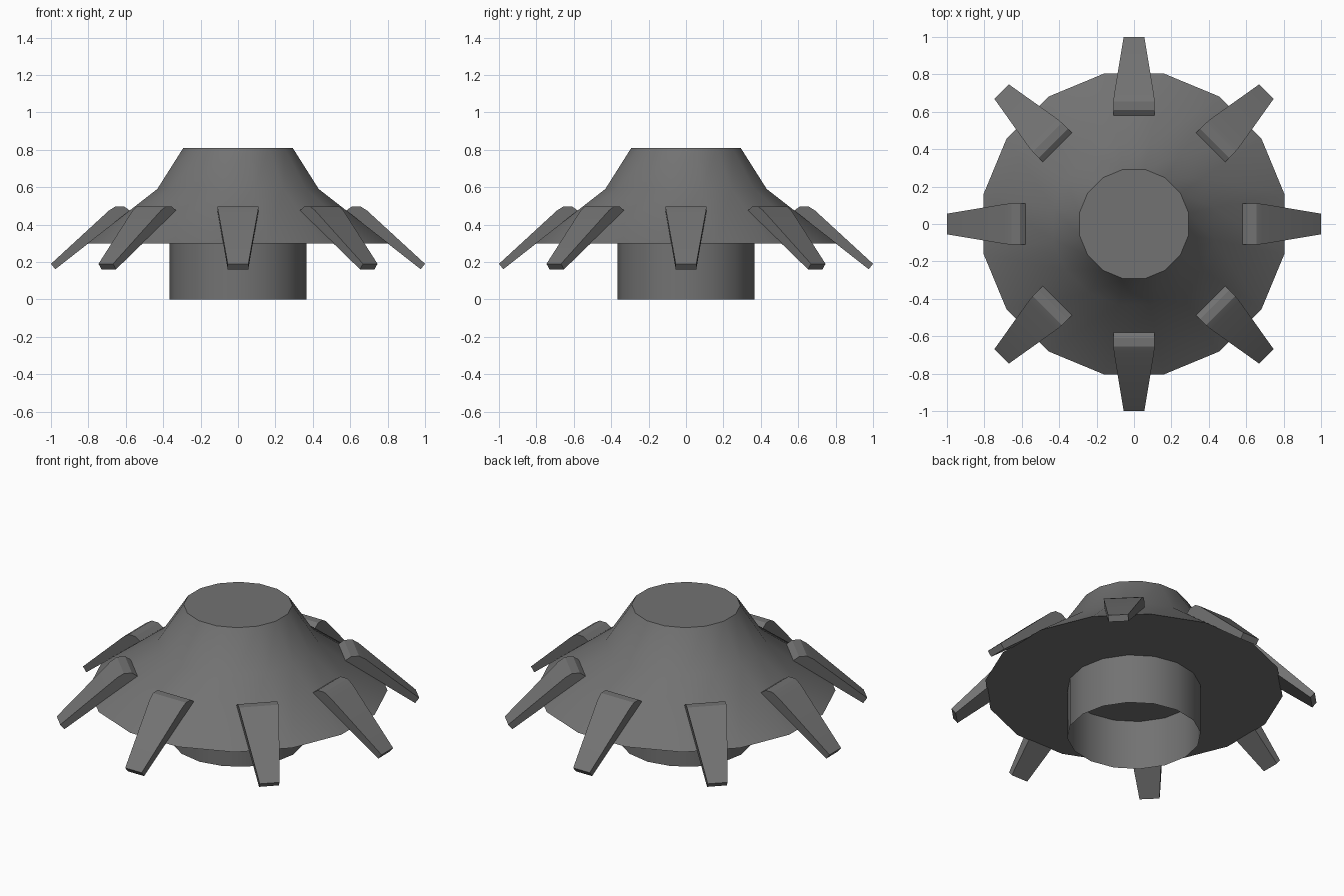
import bpy, bmesh, math
from mathutils import Matrix

if "Cube" in bpy.data.objects:
    bpy.data.objects.remove(bpy.data.objects["Cube"])

grey = bpy.data.materials.new("dark_grey")
grey.diffuse_color = (0.17, 0.17, 0.17, 1)
grey.use_nodes = True
grey.node_tree.nodes["Principled BSDF"].inputs["Base Color"].default_value = grey.diffuse_color


def make_object(name, bm):
    bmesh.ops.recalc_face_normals(bm, faces=bm.faces)
    me = bpy.data.meshes.new(name)
    bm.to_mesh(me)
    bm.free()
    me.materials.append(grey)
    ob = bpy.data.objects.new(name, me)
    bpy.context.collection.objects.link(ob)
    bpy.ops.object.select_all(action='DESELECT')
    ob.select_set(True)
    bpy.context.view_layer.objects.active = ob
    bpy.ops.object.shade_smooth_by_angle(angle=math.radians(30))
    return ob


def lathe(name, profile, sides, offset, caps):
    """Spin (radius, z) points into a faceted shell, optionally capped."""
    bm = bmesh.new()
    rings = []
    for r, z in profile:
        angles = [2 * math.pi * (i + offset) / sides for i in range(sides)]
        rings.append([bm.verts.new((r * math.cos(a), r * math.sin(a), z)) for a in angles])
    for low, high in zip(rings, rings[1:]):
        for i in range(sides):
            j = (i + 1) % sides
            bm.faces.new((low[i], low[j], high[j], high[i]))
    if caps:
        bm.faces.new(rings[0][::-1])
        bm.faces.new(rings[-1])
    return make_object(name, bm)


# Flared body: wide skirt, steeper crown, flat top and flat underside
lathe("flared_body", [(0.82, 0.30), (0.44, 0.59), (0.298, 0.81)], 16, 0.5, True)

# Open-bottomed collar below the body
collar = lathe("collar", [(0.367, 0.0), (0.367, 0.30)], 16, 0.0, False)
for p in collar.data.polygons:  # keep open tube facing outward
    if p.normal.x * p.center.x + p.normal.y * p.center.y < 0:
        collar.data.flip_normals()
    break

# Tapered prongs: side profile (distance out, z, half width)
PRONG = [(0.577, 0.474, 0.11), (0.61, 0.497, 0.11), (0.655, 0.497, 0.11),
         (0.69, 0.475, 0.107), (1.0, 0.19, 0.055), (0.977, 0.161, 0.055)]
for k in range(8):
    bm = bmesh.new()
    left = [bm.verts.new((x, w, z)) for x, z, w in PRONG]
    right = [bm.verts.new((x, -w, z)) for x, z, w in PRONG]
    bm.faces.new(left)
    bm.faces.new(right[::-1])
    n = len(PRONG)
    for i in range(n):
        j = (i + 1) % n
        bm.faces.new((left[j], left[i], right[i], right[j]))
    bm.transform(Matrix.Rotation(k * math.pi / 4, 4, 'Z'))
    make_object(f"prong_{k + 1}", bm)
